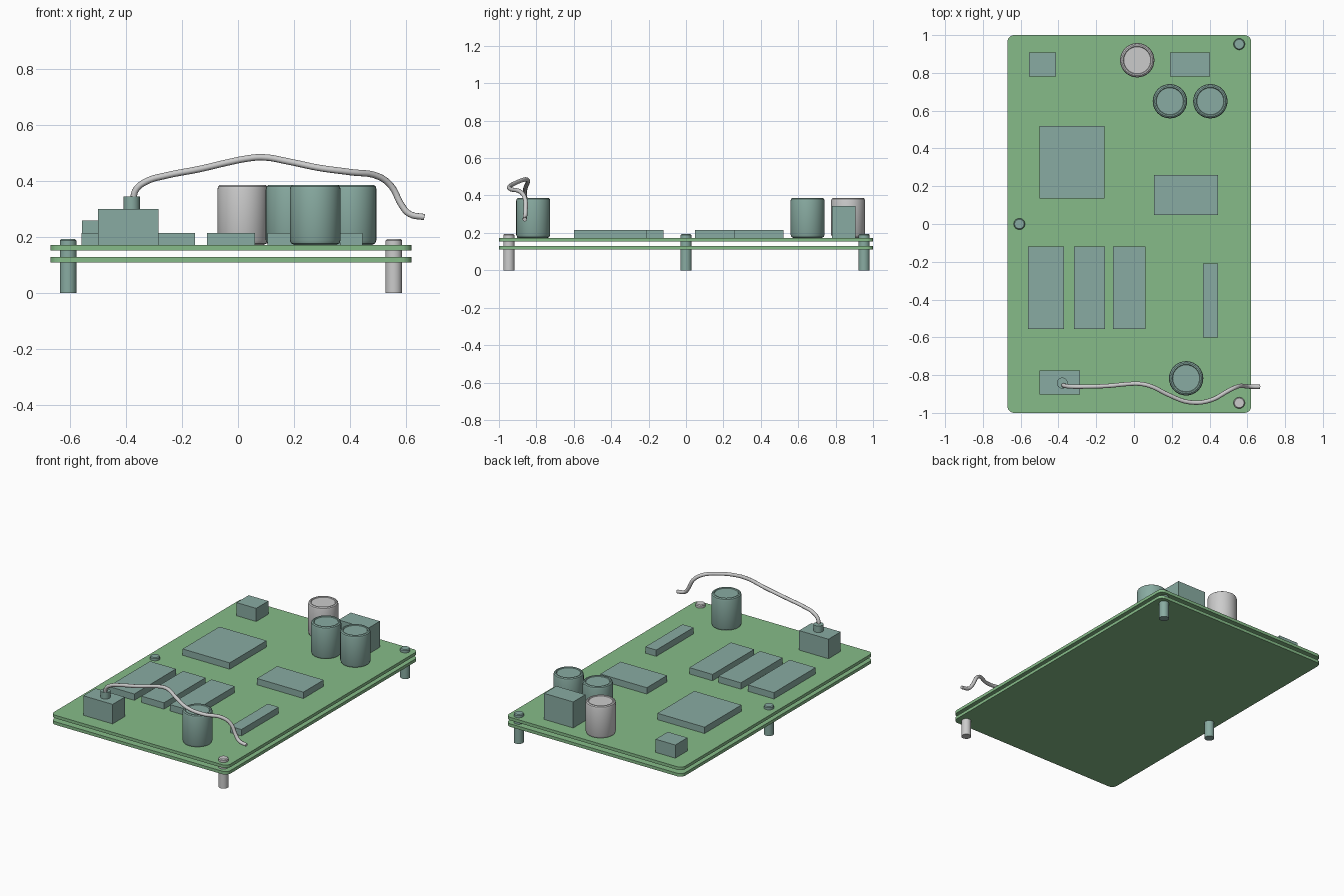
import bpy, bmesh, math

if "Cube" in bpy.data.objects:
    bpy.data.objects.remove(bpy.data.objects["Cube"])

def material(name, rgb):
    m = bpy.data.materials.new(name)
    m.diffuse_color = (*rgb, 1)
    m.use_nodes = True
    m.node_tree.nodes["Principled BSDF"].inputs["Base Color"].default_value = m.diffuse_color
    return m

GREEN = material("board_green", (0.24, 0.50, 0.25))
TEAL = material("part_teal", (0.25, 0.41, 0.36))
DECK = 0.173  # top of the upper board

def finish(name, bm, mat=None, smooth=False):
    bmesh.ops.recalc_face_normals(bm, faces=bm.faces)
    me = bpy.data.meshes.new(name)
    bm.to_mesh(me)
    bm.free()
    ob = bpy.data.objects.new(name, me)
    bpy.context.collection.objects.link(ob)
    if mat:
        me.materials.append(mat)
    if smooth:
        bpy.ops.object.select_all(action='DESELECT')
        ob.select_set(True)
        bpy.context.view_layer.objects.active = ob
        bpy.ops.object.shade_smooth_by_angle(angle=math.radians(35))
    return ob

def box(name, x0, x1, y0, y1, z0, z1, mat, corner=0):
    bm = bmesh.new()
    bmesh.ops.create_cube(bm, size=1)
    for v in bm.verts:
        v.co = ((x0, x1)[v.co.x > 0], (y0, y1)[v.co.y > 0], (z0, z1)[v.co.z > 0])
    if corner:
        edges = [e for e in bm.edges if abs(e.verts[0].co.z - e.verts[1].co.z) > 1e-5]
        bmesh.ops.bevel(bm, geom=edges, offset=corner, segments=5,
                        profile=0.5, affect='EDGES')
    return finish(name, bm, mat)

def lathe(name, x, y, profile, mat=None, sides=32):
    bm = bmesh.new()
    vs = [bm.verts.new((r, 0, z)) for r, z in profile]
    es = [bm.edges.new(p) for p in zip(vs, vs[1:])]
    bmesh.ops.spin(bm, geom=vs + es, cent=(0, 0, 0), axis=(0, 0, 1),
                   angle=math.tau, steps=sides)
    bmesh.ops.remove_doubles(bm, verts=bm.verts, dist=1e-5)
    bmesh.ops.translate(bm, verts=bm.verts, vec=(x, y, 0))
    return finish(name, bm, mat, True)

# Two stacked circuit boards
box("lower_board", -0.67, 0.62, -1, 1, 0.11, 0.13, GREEN, 0.035)
box("upper_board", -0.67, 0.62, -1, 1, 0.153, DECK, GREEN, 0.035)

# Flat chips and taller blocks: x0, x1, y0, y1, top
blocks = {
    "main_chip": (-0.50, -0.155, 0.135, 0.52, 0.215),
    "side_chip": (0.105, 0.445, 0.048, 0.26, 0.215),
    "memory_chip_left": (-0.56, -0.37, -0.555, -0.12, 0.215),
    "memory_chip_middle": (-0.318, -0.153, -0.555, -0.12, 0.215),
    "memory_chip_right": (-0.11, 0.06, -0.555, -0.12, 0.215),
    "narrow_chip": (0.365, 0.445, -0.60, -0.21, 0.215),
    "small_block": (-0.557, -0.413, 0.78, 0.907, 0.26),
    "tall_block": (0.19, 0.403, 0.78, 0.907, 0.345),
    "wire_connector": (-0.50, -0.285, -0.903, -0.775, 0.302),
}
for name, (x0, x1, y0, y1, top) in blocks.items():
    box(name, x0, x1, y0, y1, DECK, top, TEAL)

# Capacitor cans
can = [(0, DECK), (0.076, DECK), (0.086, 0.178), (0.091, 0.19), (0.091, 0.371),
       (0.088, 0.382), (0.081, 0.387), (0.074, 0.387), (0.071, 0.382), (0, 0.382)]
for i, (x, y, mat) in enumerate([(0.017, 0.867, None), (0.19, 0.65, TEAL),
                                 (0.404, 0.65, TEAL), (0.276, -0.817, TEAL)]):
    lathe(f"capacitor_{i + 1}", x, y, can, mat)

# Stand-off pins through both boards
pin = [(0, 0), (0.03, 0), (0.03, 0.188), (0.025, 0.193), (0, 0.193)]
for i, (x, y, mat) in enumerate([(0.557, -0.947, None), (0.557, 0.952, TEAL),
                                 (-0.607, 0, TEAL)]):
    lathe(f"standoff_pin_{i + 1}", x, y, pin, mat, 24)

# Plug on the connector
lathe("wire_plug", -0.38, -0.842, [(0, 0.30), (0.029, 0.30), (0.029, 0.345), (0, 0.345)], TEAL, 24)

# Loose wire from the plug over the front edge
path = [(-0.375, -0.853, 0.335), (-0.365, -0.857, 0.37), (-0.327, -0.861, 0.40),
        (-0.26, -0.861, 0.42), (-0.137, -0.857, 0.444), (-0.03, -0.847, 0.469),
        (0.03, -0.846, 0.481), (0.087, -0.858, 0.486), (0.184, -0.905, 0.47),
        (0.29, -0.943, 0.448), (0.40, -0.935, 0.433), (0.505, -0.88, 0.416),
        (0.55, -0.86, 0.38), (0.584, -0.858, 0.316), (0.612, -0.861, 0.284),
        (0.666, -0.862, 0.272)]
cu = bpy.data.curves.new("wire", 'CURVE')
cu.dimensions = '3D'
cu.bevel_depth = 0.0115
cu.bevel_resolution = 3
cu.resolution_u = 5
cu.use_fill_caps = True
sp = cu.splines.new('BEZIER')
sp.bezier_points.add(len(path) - 1)
for p, co in zip(sp.bezier_points, path):
    p.co = co
    p.handle_left_type = p.handle_right_type = 'AUTO'
bpy.context.collection.objects.link(bpy.data.objects.new("wire", cu))
